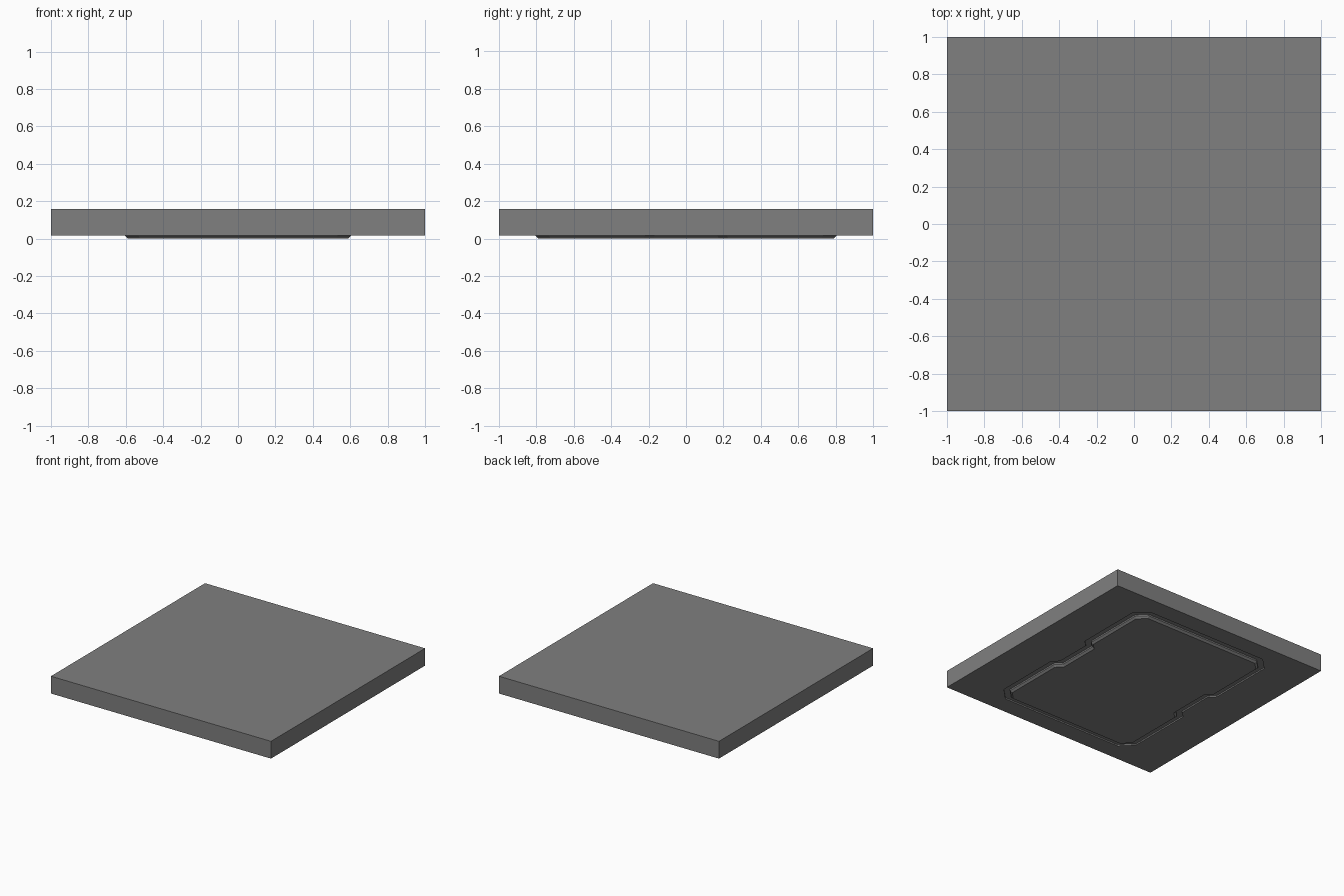
import bpy, bmesh, math

if "Cube" in bpy.data.objects:
    bpy.data.objects.remove(bpy.data.objects["Cube"])

SLAB_BOTTOM, SLAB_TOP = 0.016, 0.158
GROOVE_FLOOR = 0.027

grey = bpy.data.materials.new("dark_grey")
grey.diffuse_color = (0.215, 0.215, 0.215, 1)
grey.use_nodes = True
grey.node_tree.nodes["Principled BSDF"].inputs["Base Color"].default_value = grey.diffuse_color


def outline(d):
    """Chamfered rectangle with side notches, offset inward by d."""
    k = d * math.tan(math.radians(22.5))
    x, y = 0.65 - d, 0.85 - d
    # one quarter, from the side notch round to the end
    q = [(0.6 - d, 0.15 + k), (x, 0.2 + k), (x, 0.75 - k), (0.55 - k, y)]
    left = [(-a, b) for a, b in reversed(q)]
    return q + left + [(-a, -b) for a, b in q + left]


def loft(name, *levels):
    """Solid through matching horizontal profiles, each (points, z)."""
    bm = bmesh.new()
    rings = [[bm.verts.new((x, y, z)) for x, y in pts] for pts, z in levels]
    bm.faces.new(rings[0][::-1])
    bm.faces.new(rings[-1])
    n = len(rings[0])
    for lo, hi in zip(rings, rings[1:]):
        for i in range(n):
            j = (i + 1) % n
            bm.faces.new((lo[i], lo[j], hi[j], hi[i]))
    bmesh.ops.recalc_face_normals(bm, faces=bm.faces[:])
    mesh = bpy.data.meshes.new(name)
    bm.to_mesh(mesh)
    bm.free()
    mesh.materials.append(grey)
    ob = bpy.data.objects.new(name, mesh)
    bpy.context.collection.objects.link(ob)
    return ob


# main slab
square = [(1, 1), (-1, 1), (-1, -1), (1, -1)]
slab = loft("slab", (square, SLAB_BOTTOM), (square, SLAB_TOP))

# shallow recess on the underside
cutter = loft("recess_cutter", (outline(0), -0.05), (outline(0), GROOVE_FLOOR))
cutter.hide_render = True
cutter.display_type = 'WIRE'
cut = slab.modifiers.new("recess", 'BOOLEAN')
cut.operation = 'DIFFERENCE'
cut.solver = 'EXACT'
cut.object = cutter

# raised panel inside the recess, with a bevelled rim and a groove around it
loft("underside_panel", (outline(0.061), 0), (outline(0.046), 0.015),
     (outline(0.046), GROOVE_FLOOR))
